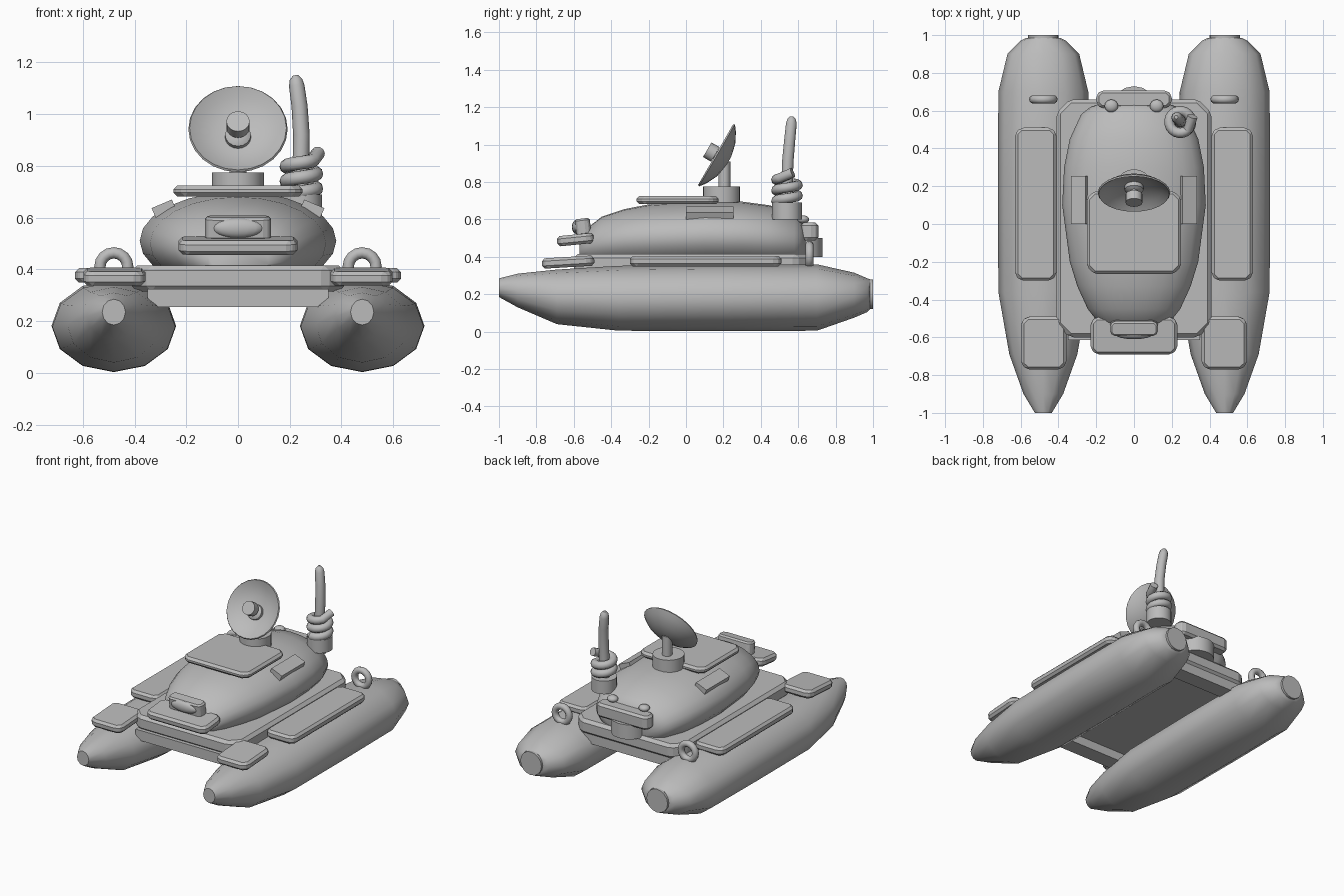
import bpy, bmesh, math
from mathutils import Vector, Matrix

if "Cube" in bpy.data.objects:
    bpy.data.objects.remove(bpy.data.objects["Cube"])

grey = bpy.data.materials.new("plain_grey")
grey.diffuse_color = (0.5, 0.5, 0.5, 1)
grey.use_nodes = True
grey.node_tree.nodes["Principled BSDF"].inputs["Base Color"].default_value = grey.diffuse_color


def finish(name, bm, matrix=None, bevel=0, smooth=True):
    bmesh.ops.recalc_face_normals(bm, faces=bm.faces)
    me = bpy.data.meshes.new(name)
    bm.to_mesh(me)
    bm.free()
    me.materials.append(grey)
    ob = bpy.data.objects.new(name, me)
    bpy.context.collection.objects.link(ob)
    if matrix:
        ob.matrix_world = matrix
    if bevel:
        m = ob.modifiers.new("bevel", "BEVEL")
        m.width, m.segments, m.limit_method = bevel, 1, "NONE"
    if smooth:
        bpy.ops.object.select_all(action="DESELECT")
        ob.select_set(True)
        bpy.context.view_layer.objects.active = ob
        bpy.ops.object.shade_smooth_by_angle(angle=math.radians(40))
    return ob


def skin(bm, rings, closed=False):
    """Bridge equal rings of points and cap both ends."""
    loops = [[bm.verts.new(p) for p in r] for r in rings]
    n = len(loops[0])
    for a, b in list(zip(loops, loops[1:])) + ([(loops[-1], loops[0])] if closed else []):
        for i in range(n):
            j = (i + 1) % n
            bm.faces.new((a[i], a[j], b[j], b[i]))
    if not closed:
        bm.faces.new(loops[0])
        bm.faces.new(loops[-1])


def loft(name, cx, stations, n):
    """Stations along y: (y, half width, bottom, top)."""
    bm = bmesh.new()
    rings = []
    for y, w, lo, hi in stations:
        c, h = (lo + hi) / 2, (hi - lo) / 2
        rings.append([(cx + w * math.cos(i * math.tau / n), y, c + h * math.sin(i * math.tau / n))
                      for i in range(n)])
    skin(bm, rings)
    return finish(name, bm)


def slab(name, center, size, cut=0.03, bevel=0.015, tilt=(0, 0)):
    """Plate with clipped corners; tilt turns it about x and y."""
    hx, hy, hz = (s / 2 for s in size)
    pts = [(hx, -hy + cut), (hx, hy - cut), (hx - cut, hy), (-hx + cut, hy),
           (-hx, hy - cut), (-hx, -hy + cut), (-hx + cut, -hy), (hx - cut, -hy)]
    bm = bmesh.new()
    skin(bm, [[(x, y, z) for x, y in pts] for z in (-hz, hz)])
    m = Matrix.Translation(center) @ Matrix.Rotation(tilt[1], 4, "Y") @ Matrix.Rotation(tilt[0], 4, "X")
    return finish(name, bm, m, bevel, False)


def box(name, center, size, ry=0.0):
    bm = bmesh.new()
    bmesh.ops.create_cube(bm, size=1, matrix=Matrix.Diagonal((*size, 1)))
    return finish(name, bm, Matrix.Translation(center) @ Matrix.Rotation(ry, 4, "Y"), smooth=False)


def lathe(name, origin, axis, profile, n=20):
    """Profile of (radius, height) turned about an axis."""
    bm = bmesh.new()
    skin(bm, [[(r * math.cos(i * math.tau / n), r * math.sin(i * math.tau / n), h) for i in range(n)]
              for r, h in profile])
    rot = Vector(axis).to_track_quat("Z", "Y").to_matrix().to_4x4()
    return finish(name, bm, Matrix.Translation(origin) @ rot)


def tube(name, pts, radii, n=10, closed=False):
    bm = bmesh.new()
    pts = [Vector(p) for p in pts]
    k = len(pts)
    rings = []
    for i, p in enumerate(pts):
        a = pts[i - 1] if (i or closed) else p
        b = pts[(i + 1) % k] if (i < k - 1 or closed) else p
        t = (b - a).normalized()
        ref = Vector((0, 1, 0)) if closed or abs(t.z) > 0.8 else Vector((0, 0, 1))
        u = t.cross(ref).normalized()
        v = t.cross(u)
        rings.append([p + radii[i] * (math.cos(j * math.tau / n) * u + math.sin(j * math.tau / n) * v)
                      for j in range(n)])
    skin(bm, rings, closed)
    return finish(name, bm)


def ball(name, center, radii):
    bm = bmesh.new()
    bmesh.ops.create_uvsphere(bm, u_segments=16, v_segments=10, radius=1,
                              matrix=Matrix.Diagonal((*radii, 1)))
    return finish(name, bm, Matrix.Translation(center))


# Floats and the fittings on each side
float_shape = [(-1, .045, .185, .285), (-.9, .105, .13, .31), (-.69, .18, .04, .332),
               (-.36, .238, .005, .352), (.2, .241, .003, .36), (.7, .238, .005, .36),
               (.9, .19, .075, .315), (.97, .12, .105, .285), (.985, .09, .12, .28)]
for side, s in (("left", -1), ("right", 1)):
    loft(side + "_float", s * .48, float_shape, 12)
    lathe(side + "_stern_cap", (s * .48, .94, .2), (0, 1, 0), [(.08, 0), (.08, .06)], 16)
    slab(side + "_side_step", (s * .52, .105, .377), (.22, .81, .055))
    slab(side + "_front_step", (s * .478, -.63, .372), (.24, .28, .055), tilt=(.06, 0))
    ring = [(s * .48 + .054 * math.cos(i * math.tau / 16), .66, .41 + .054 * math.sin(i * math.tau / 16))
            for i in range(16)]
    tube(side + "_mooring_ring", ring, [.022] * 16, closed=True)
    box(side + "_cabin_vent", (s * .287, .127, .635), (.085, .255, .04), s * .4)
    ball(side + "_tail_lamp", (s * .12, .625, .6), (.036, .034, .022))

# Deck and its cross beams
slab("deck", (0, .03, .365), (.82, 1.26, .10), cut=.07, bevel=.02)
box("front_beam", (0, -.56, .29), (.70, .11, .07))
box("rear_beam", (0, .59, .29), (.70, .11, .07))

# Cabin
loft("cabin", 0, [(-.57, .12, .38, .49), (-.52, .19, .35, .56), (-.45, .245, .34, .615),
                  (-.33, .30, .33, .655), (-.2, .34, .32, .68), (.1, .38, .32, .70),
                  (.3, .37, .32, .695), (.45, .34, .32, .675), (.58, .28, .33, .63),
                  (.62, .23, .35, .60), (.64, .17, .38, .56)], 24)
slab("roof_hatch", (0, -.045, .703), (.50, .44, .042), cut=.04)

# Nose plate and headlight
slab("nose_plate", (0, -.59, .492), (.46, .20, .055), tilt=(.1, 0))
slab("headlight_housing", (0, -.55, .56), (.255, .08, .09), cut=.02, bevel=.01, tilt=(.12, 0))
ball("headlight_lens", (0, -.585, .56), (.098, .025, .038))

# Rear box on its round foot
slab("rear_box", (0, .66, .535), (.40, .095, .095), cut=.025, bevel=.015)
lathe("rear_box_foot", (0, .61, .40), (0, 0, 1), [(.12, 0), (.12, .1)], 16)

# Dish with stand and feed horn
lathe("dish_base", (0, .19, .68), (0, 0, 1), [(.1, 0), (.1, .095)])
lathe("dish_neck", (0, .205, .76), (0, 0, 1), [(.032, 0), (.032, .15)], 12)
aim = (0, -.865, .5)
lathe("dish", (0, .213, .915), aim,
      [(.03, -.015), (.10, .0), (.16, .03), (.192, .055), (.187, .063), (.15, .038), (.09, .016), (.02, .006)], 24)
lathe("feed_base", (0, .206, .905), aim, [(.05, 0), (.05, .03), (.03, .045)], 16)
lathe("feed_stem", (0, .21, .915), aim, [(.022, 0), (.022, .08)], 12)
lathe("feed_horn", (0, .213, .915), aim, [(.045, .065), (.045, .115)], 16)

# Mast with a coil around it
lathe("mast_base", (.245, .54, .60), (0, 0, 1), [(.08, 0), (.08, .09)])
tube("mast", [(.24, .54, .67), (.243, .54, .8), (.245, .545, .92), (.238, .555, 1.03),
              (.227, .563, 1.11), (.224, .565, 1.135), (.223, .566, 1.15)],
     [.032, .032, .032, .031, .03, .024, .01])
turns = 2.2
coil = []
for i in range(45):
    t = i / 44
    a = -2.0 + turns * math.tau * t
    coil.append((.245 + .058 * math.cos(a), .54 + .058 * math.sin(a), .695 + .125 * t))
coil.append((.31, .57, .85))
tube("mast_coil", coil, [.027] * 46)
